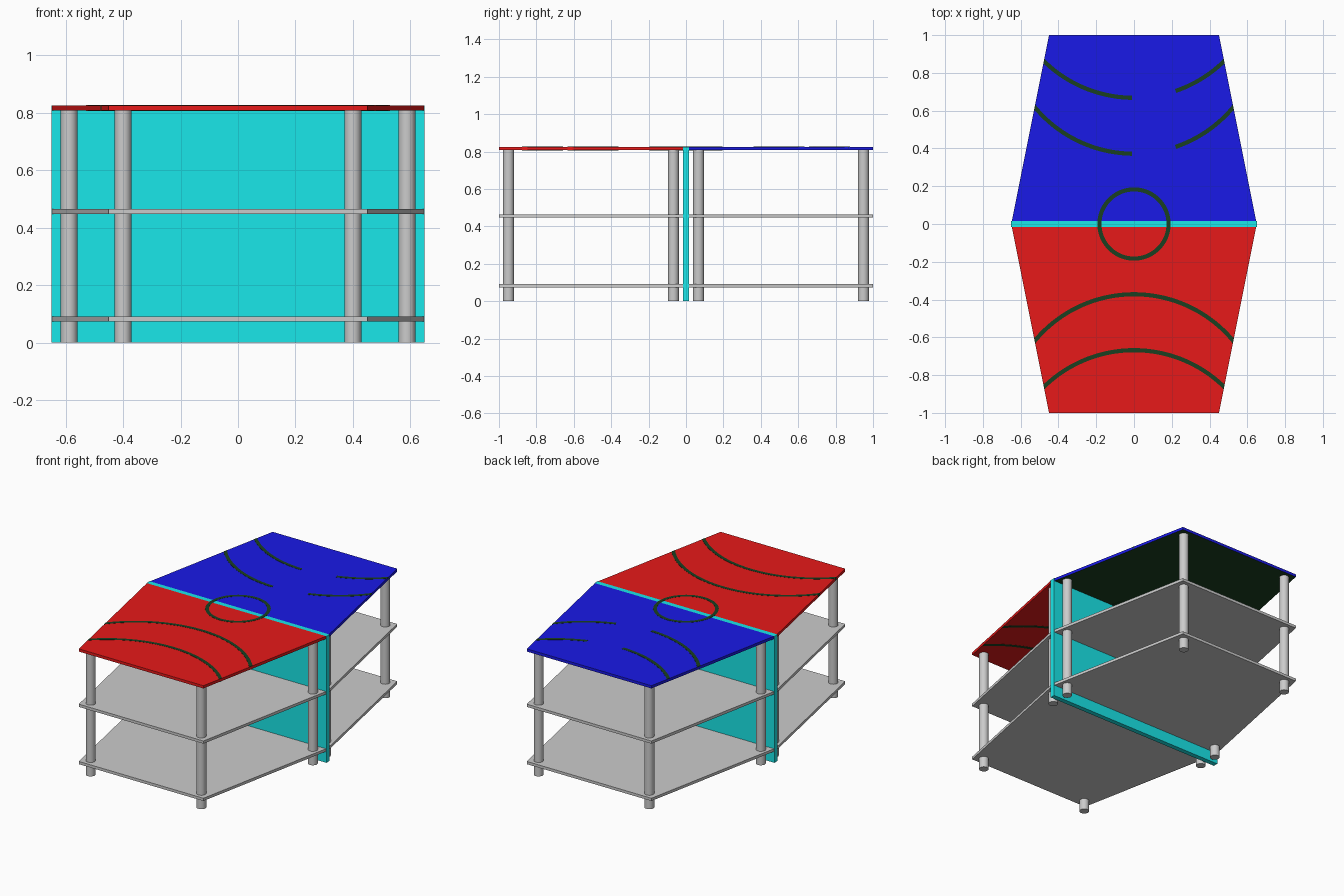
import bpy, bmesh, math
from mathutils import Vector

if "Cube" in bpy.data.objects:
    bpy.data.objects.remove(bpy.data.objects["Cube"])

TOP, THICK = 0.826, 0.018
GAP = 0.016                      # half thickness of the centre panel
SLOPE = 0.2                      # how much the table narrows per unit of y


def material(name, color):
    m = bpy.data.materials.new(name)
    m.diffuse_color = (*color, 1)
    m.use_nodes = True
    m.node_tree.nodes["Principled BSDF"].inputs["Base Color"].default_value = m.diffuse_color
    return m


RED = material("red", (0.8, 0.01, 0.01))
BLUE = material("blue", (0.01, 0.01, 0.8))
CYAN = material("cyan", (0.01, 0.8, 0.82))
DARK = material("dark_green", (0.01, 0.05, 0.015))


def finish(name, bm, *mats):
    bmesh.ops.recalc_face_normals(bm, faces=bm.faces)
    me = bpy.data.meshes.new(name)
    bm.to_mesh(me)
    bm.free()
    ob = bpy.data.objects.new(name, me)
    bpy.context.collection.objects.link(ob)
    for m in mats:
        me.materials.append(m)
    return ob


def half_board(name, side, z0, z1, *mats):
    """Trapezoid board on the front (-1) or back (+1) half."""
    bm = bmesh.new()
    wide = 0.65 - SLOPE * GAP
    pts = [(-wide, GAP), (wide, GAP), (0.45, 1), (-0.45, 1)]
    face = bm.faces.new([bm.verts.new((x, y * side, z0)) for x, y in pts])
    ext = bmesh.ops.extrude_face_region(bm, geom=[face])["geom"]
    up = [v for v in ext if isinstance(v, bmesh.types.BMVert)]
    bmesh.ops.translate(bm, verts=up, vec=(0, 0, z1 - z0))
    if len(mats) > 1:            # second material goes on the underside
        for f in bm.faces:
            if all(v.co.z < z0 + 1e-4 for v in f.verts):
                f.material_index = 1
    return finish(name, bm, *mats)


def stripe(name, cy, radius, a0, a1, z0, z1, width=0.022, n=64):
    """Curved painted line, trimmed along the slanted table edges."""
    bm = bmesh.new()
    closed = abs(a1 - a0) > 6.28
    rings = []
    for i in range(n if closed else n + 1):
        a = a0 + (a1 - a0) * i / n
        prof = [(-1, z0), (1, z0), (1, z1), (-1, z1)]
        rings.append([bm.verts.new(((radius + s * width / 2) * math.cos(a),
                                    cy + (radius + s * width / 2) * math.sin(a), z))
                      for s, z in prof])
    for i in range(n):
        p, q = rings[i], rings[(i + 1) % len(rings)]
        for k in range(4):
            bm.faces.new((p[k], p[(k + 1) % 4], q[(k + 1) % 4], q[k]))
    if not closed:
        bm.faces.new(rings[0])
        bm.faces.new(rings[-1])
        s = 1 if cy > 0 else -1
        for sx in (-1, 1):
            bmesh.ops.bisect_plane(bm, geom=bm.verts[:] + bm.edges[:] + bm.faces[:],
                                   plane_co=(sx * 0.65, 0, 0),
                                   plane_no=Vector((sx, s * SLOPE, 0)), clear_outer=True)
            bmesh.ops.holes_fill(bm, edges=[e for e in bm.edges if e.is_boundary])
    return finish(name, bm, DARK)


# Table tops and shelves
half_board("front_top", -1, TOP - THICK, TOP, RED)
half_board("back_top", 1, TOP - THICK, TOP, BLUE, DARK)
for label, z in (("lower", 0.073), ("upper", 0.447)):
    for end, side in (("front", -1), ("back", 1)):
        half_board(f"{end}_{label}_shelf", side, z, z + THICK)

# Centre panel
bm = bmesh.new()
bmesh.ops.create_cube(bm, size=1)
bmesh.ops.scale(bm, verts=bm.verts, vec=(1.3, 2 * GAP, TOP))
bmesh.ops.translate(bm, verts=bm.verts, vec=(0, 0, TOP / 2))
finish("centre_panel", bm, CYAN)

# Legs
H = TOP - THICK
for end, side in (("front", -1), ("back", 1)):
    for hand, sx in (("left", -1), ("right", 1)):
        for place, x, y in (("outer", 0.40, 0.949), ("inner", 0.588, 0.067)):
            bpy.ops.mesh.primitive_cylinder_add(vertices=32, radius=0.029, depth=H,
                                                location=(sx * x, side * y, H / 2))
            bpy.context.object.name = f"{end}_{hand}_{place}_leg"
            bpy.ops.object.shade_smooth_by_angle()

# Painted lines: centre ring, full arcs on the front, broken arcs on the back
LOW, HIGH = TOP - THICK - 0.001, TOP + 0.001
stripe("centre_ring", 0, 0.183, 0, 2 * math.pi, LOW, HIGH, n=96)
R = 0.683
for label, crest in (("inner", 0.372), ("outer", 0.668)):
    cy = crest + R
    stripe(f"front_{label}_arc", -cy, R, 0.4, math.pi - 0.4, LOW, HIGH)
    mid = -math.pi / 2
    stripe(f"back_{label}_arc_left", cy, R, -math.pi + 0.4, mid - 0.015, TOP - 0.01, HIGH)
    stripe(f"back_{label}_arc_right", cy, R, mid + math.asin(0.22 / R), -0.4, TOP - 0.01, HIGH)
